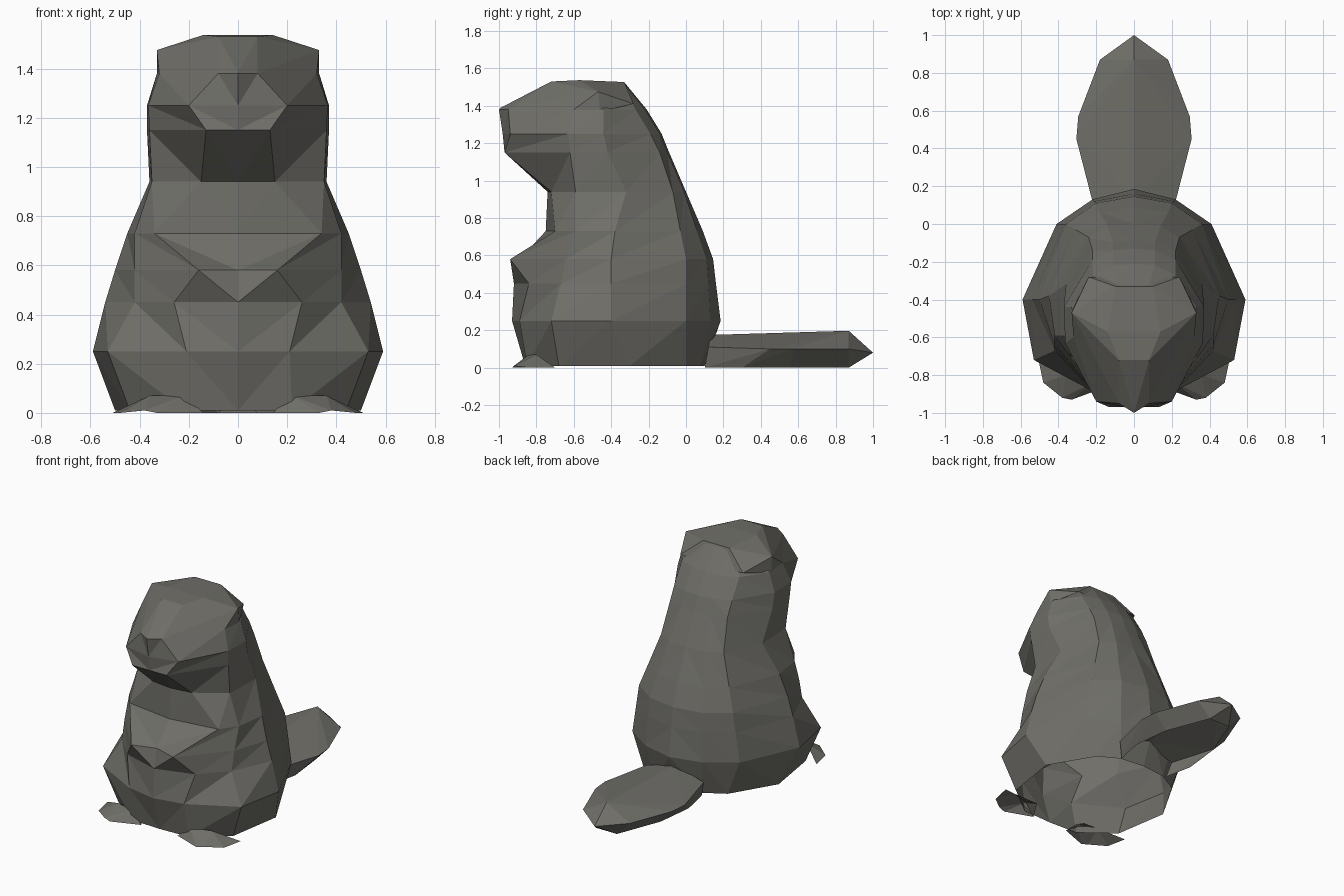
import bpy, bmesh

if "Cube" in bpy.data.objects:
    bpy.data.objects.remove(bpy.data.objects["Cube"])

fur = bpy.data.materials.new("dark_grey")
fur.diffuse_color = (0.16, 0.157, 0.14, 1)
fur.use_nodes = True
fur.node_tree.nodes["Principled BSDF"].inputs["Base Color"].default_value = fur.diffuse_color


def finish(bm, name):
    mesh = bpy.data.meshes.new(name)
    bm.to_mesh(mesh)
    bm.free()
    mesh.materials.append(fur)
    ob = bpy.data.objects.new(name, mesh)
    bpy.context.collection.objects.link(ob)
    return ob


def hull(name, points, hidden):
    """Convex part, with the faces buried in the body or on the ground left open."""
    bm = bmesh.new()
    for p in points:
        bm.verts.new(p)
    bmesh.ops.convex_hull(bm, input=bm.verts)
    bmesh.ops.recalc_face_normals(bm, faces=bm.faces)
    bm.normal_update()
    gone = [f for f in bm.faces if hidden(f.normal)]
    bmesh.ops.delete(bm, geom=gone, context='FACES')
    loose = [v for v in bm.verts if not v.link_faces]
    bmesh.ops.delete(bm, geom=loose, context='VERTS')
    return finish(bm, name)


def mirrored(points):
    return points + [(-x, y, z) for x, y, z in points if x]


# Body and head: stacked half-rings (z, half widths, y positions front to back)
rings = [
    (0.01, (.22, .44, .50, .32, .18), (-.86, -.85, -.68, -.30, .00, .08, .10)),
    (0.25, (.21, .53, .59, .41, .22), (-.93, -.89, -.72, -.40, .00, .13, .185)),
    (0.45, (.26, .42, .54, .38, .21), (-.92, -.84, -.67, -.40, .00, .12, .16)),
    (0.58, (.16, .42, .50, .36, .20), (-.89, -.94, -.64, -.40, .00, .11, .145)),
    (0.73, (.34, .42, .45, .31, .18), (-.75, -.70, -.59, -.38, -.03, .06, .09)),
    (0.94, (.15, .35, .36, .24, .14), (-.74, -.72, -.59, -.32, -.07, -.01, .00)),
    (1.15, (.13, .36, .37, .22, .11), (-.97, -.97, -.62, -.42, -.14, -.10, -.09)),
    (1.25, (.20, .365, .37, .22, .11), (-.98, -.94, -.63, -.44, -.19, -.14, -.13)),
    (1.38, (.08, .32, .33, .22, .11), (-1.0, -.95, -.60, -.44, -.27, -.22, -.21)),
    (1.52, (.08, .14, .15, .12, .08), (-.73, -.71, -.58, -.42, -.34, -.33, -.325)),
]
bm = bmesh.new()
loops = []
for z, xs, ys in rings:
    half = list(zip((0,) + xs + (0,), ys))
    outline = half + [(-x, y) for x, y in half[-2:0:-1]]
    loops.append([bm.verts.new((x, y, z)) for x, y in outline])
for a, b in zip(loops, loops[1:]):
    n = len(a)
    for i in range(n):
        j = (i + 1) % n
        quad = (a[i], a[j], b[j], b[i])
        # Mirror the diagonals so both sides match
        if i < n // 2:
            bm.faces.new((quad[0], quad[1], quad[2]))
            bm.faces.new((quad[0], quad[2], quad[3]))
        else:
            bm.faces.new((quad[0], quad[1], quad[3]))
            bm.faces.new((quad[1], quad[2], quad[3]))
finish(bm, "body_and_head")

# Crown of the head: reaches out to the two ears and slopes down to the nose
hull("crown_and_ears", mirrored([
    (.33, -.47, 1.475), (.33, -.46, 1.37), (.24, -.28, 1.41), (.14, -.57, 1.537),
    (.08, -.72, 1.53), (.10, -.33, 1.527), (0, -1.0, 1.385), (.08, -.95, 1.38),
    (.32, -.60, 1.38)]), lambda n: n.z < -.2)

# Flat paddle tail with a raised centre ridge, open underneath
hull("tail", mirrored([
    (0, .13, .175), (0, .87, .197), (0, 1.0, .08), (.22, .12, .11),
    (.305, .45, .10), (.295, .57, .10), (.18, .87, .10), (.19, .10, 0),
    (.23, .30, 0), (.20, .56, 0), (.08, .87, 0)]),
    lambda n: n.z < -.9 or n.y < -.8)

# Feet poking out at the front on both sides
foot = [(.14, -.86, 0), (.33, -.93, 0), (.38, -.92, .01), (.48, -.84, 0),
        (.51, -.70, 0), (.36, -.80, .07), (.22, -.84, .07), (.20, -.75, .03)]
for side, s in (("right", 1), ("left", -1)):
    hull(f"foot_{side}", [(x * s, y, z) for x, y, z in foot],
         lambda n: n.z < -.5 or n.y > .5)
